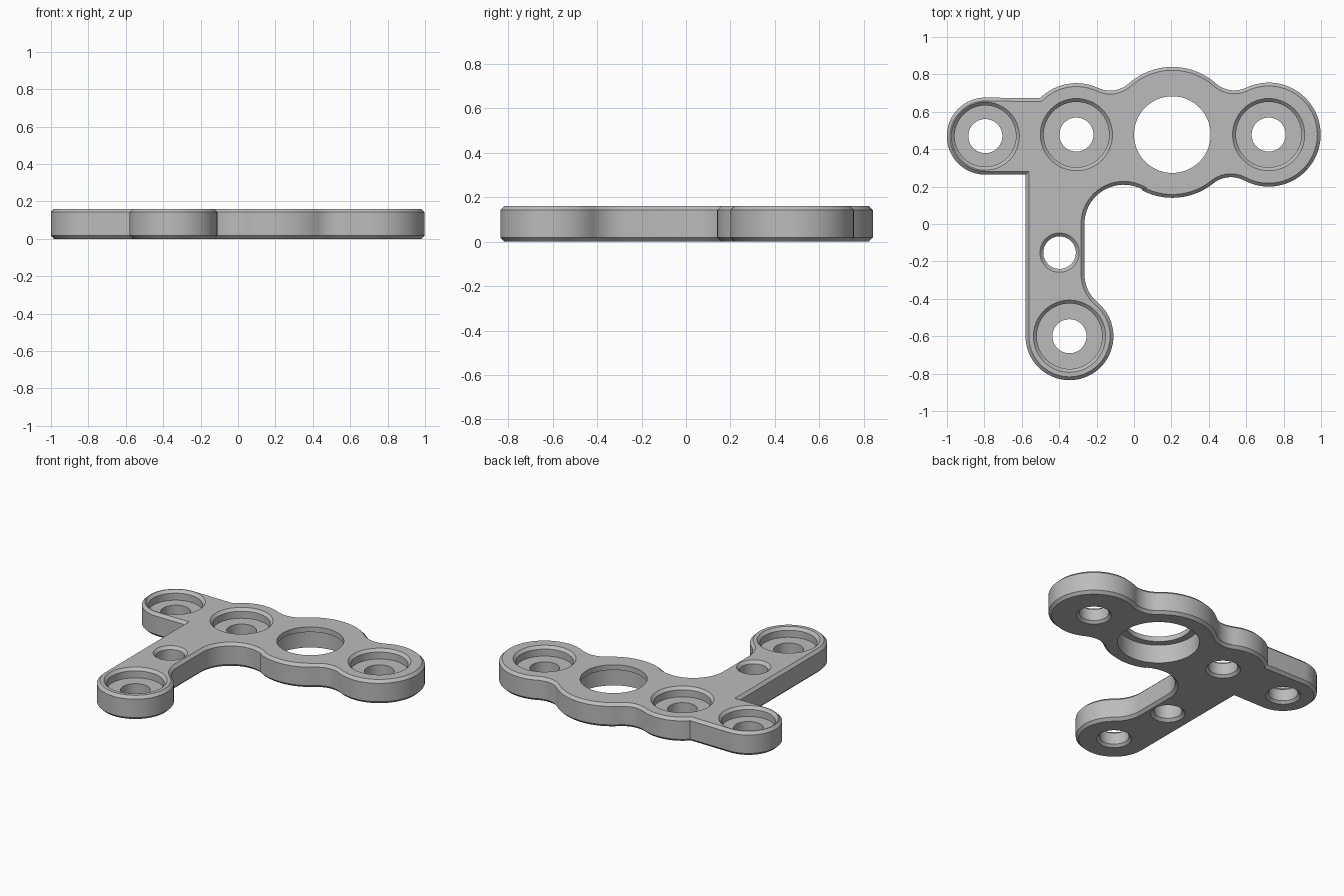
import bpy, bmesh, math
from mathutils import Vector

cube = bpy.data.objects.get("Cube")
if cube:
    bpy.data.objects.remove(cube)

H = 0.16        # plate thickness
CH = 0.018      # rim chamfer

metal = bpy.data.materials.new("light_grey_metal")
metal.use_nodes = True
grey = (0.5, 0.5, 0.5, 1)
metal.diffuse_color = grey
metal.node_tree.nodes["Principled BSDF"].inputs["Base Color"].default_value = grey

# Lobe centres and radii
left_end = (Vector((-0.795, 0.47)), 0.206)
second = (Vector((-0.308, 0.478)), 0.275)
hub = (Vector((0.205, 0.49)), 0.35)
far_end = (Vector((0.72, 0.478)), 0.278)
foot = (Vector((-0.345, -0.6)), 0.235)
inner_bend = (Vector((-0.055, 0.0)), 0.21)
foot_bend = (Vector((-0.065, -0.267)), 0.2)


def angle(a, b):
    return math.atan2(b.y - a.y, b.x - a.x)


def fillet(c1, c2, f, side):
    """Circle of radius f touching two lobes from outside."""
    (p, r1), (q, r2) = c1, c2
    d = (q - p).length
    a = ((r1 + f) ** 2 - (r2 + f) ** 2 + d * d) / (2 * d)
    h = math.sqrt((r1 + f) ** 2 - a * a)
    u = (q - p) / d
    return p + u * a + Vector((-u.y, u.x)) * h * side, f


outline = []


def arc(circle, start, end, clockwise=True):
    c, r = circle
    sweep = (start - end if clockwise else end - start) % math.tau
    n = max(3, math.ceil(sweep / math.radians(5)))
    for i in range(n + 1):
        t = start + (-sweep if clockwise else sweep) * i / n
        p = c + Vector((math.cos(t), math.sin(t))) * r
        if not outline or (p - outline[-1]).length > 0.002:
            outline.append(p)


# Outline, clockwise from the left end
f1 = fillet(second, hub, 0.15, 1)
f2 = fillet(hub, far_end, 0.15, 1)
f3 = fillet(hub, far_end, 0.15, -1)
chain = [second, f1, hub, f2, far_end, f3, hub, inner_bend]
arc(left_end, math.radians(270), math.radians(90))
start = math.radians(135)
for i, circle in enumerate(chain):
    hollow = circle in (f1, f2, f3, inner_bend)
    if i + 1 < len(chain):
        nxt = chain[i + 1][0]
        end = angle(circle[0], nxt)
        if hollow:
            arc(circle, start, end, False)
        else:
            arc(circle, start, end)
        start = end + math.pi
    else:
        arc(circle, start, math.pi, False)
join = angle(foot[0], foot_bend[0])
arc(foot_bend, math.pi, join + math.pi, False)
arc(foot, join, math.pi)
outline.append(Vector((-0.58, left_end[0].y - left_end[1])))

# Plate: extruded outline with chamfered rims
bm = bmesh.new()
base = bm.faces.new([bm.verts.new((p.x, p.y, 0)) for p in outline])
top = bmesh.ops.extrude_face_region(bm, geom=[base])["geom"]
bmesh.ops.translate(bm, vec=(0, 0, H), verts=[v for v in top if isinstance(v, bmesh.types.BMVert)])
bmesh.ops.recalc_face_normals(bm, faces=bm.faces[:])
rims = [e for e in bm.edges if abs(e.verts[0].co.z - e.verts[1].co.z) < 1e-5]
bmesh.ops.bevel(bm, geom=rims, offset=CH, segments=1, affect='EDGES')
bmesh.ops.recalc_face_normals(bm, faces=bm.faces[:])


def make_object(name, bm):
    mesh = bpy.data.meshes.new(name)
    bm.to_mesh(mesh)
    bm.free()
    mesh.materials.append(metal)
    ob = bpy.data.objects.new(name, mesh)
    bpy.context.collection.objects.link(ob)
    return ob


plate = make_object("bracket_plate", bm)


def lathe(bm, x, y, profile, n=64):
    """Closed solid of revolution from (radius, height) pairs, bottom to top."""
    rings = []
    for r, z in profile:
        rings.append([bm.verts.new((x + r * math.cos(math.tau * k / n),
                                    y + r * math.sin(math.tau * k / n), z)) for k in range(n)])
    for a, b in zip(rings, rings[1:]):
        for k in range(n):
            j = (k + 1) % n
            bm.faces.new((a[k], a[j], b[j], b[k]))
    bm.faces.new(rings[0][::-1])
    bm.faces.new(rings[-1])


def counterbore(wide):
    narrow, floor = 0.091, H - 0.065
    return [(0.107, -0.05), (0.107, 0), (narrow, 0.016), (narrow, floor),
            (wide - CH, floor), (wide - CH, H - CH), (wide, H), (wide, H + 0.05)]


# Hole cutters: counterbored screw holes, plain hole, hub bore with a top lip
bm = bmesh.new()
for lobe, wide in ((left_end, 0.182), (second, 0.193), (far_end, 0.193), (foot, 0.193)):
    lathe(bm, lobe[0].x, lobe[0].y, counterbore(wide))
lathe(bm, -0.398, -0.153, [(0.105, -0.05), (0.105, 0), (0.087, CH), (0.087, H - CH),
                           (0.105, H), (0.105, H + 0.05)])
lathe(bm, 0.205, 0.478, [(0.25, -0.05), (0.25, H - 0.035), (0.205, H - 0.035), (0.205, H + 0.05)])
bmesh.ops.recalc_face_normals(bm, faces=bm.faces[:])
cutter = make_object("hole_cutter", bm)
cutter.hide_render = True

cut = plate.modifiers.new("holes", 'BOOLEAN')
cut.operation = 'DIFFERENCE'
cut.solver = 'EXACT'
cut.object = cutter
bpy.ops.object.select_all(action='DESELECT')
plate.select_set(True)
bpy.context.view_layer.objects.active = plate
bpy.ops.object.modifier_apply(modifier=cut.name)
bpy.data.objects.remove(cutter)
bpy.ops.object.shade_smooth_by_angle(angle=math.radians(30))
